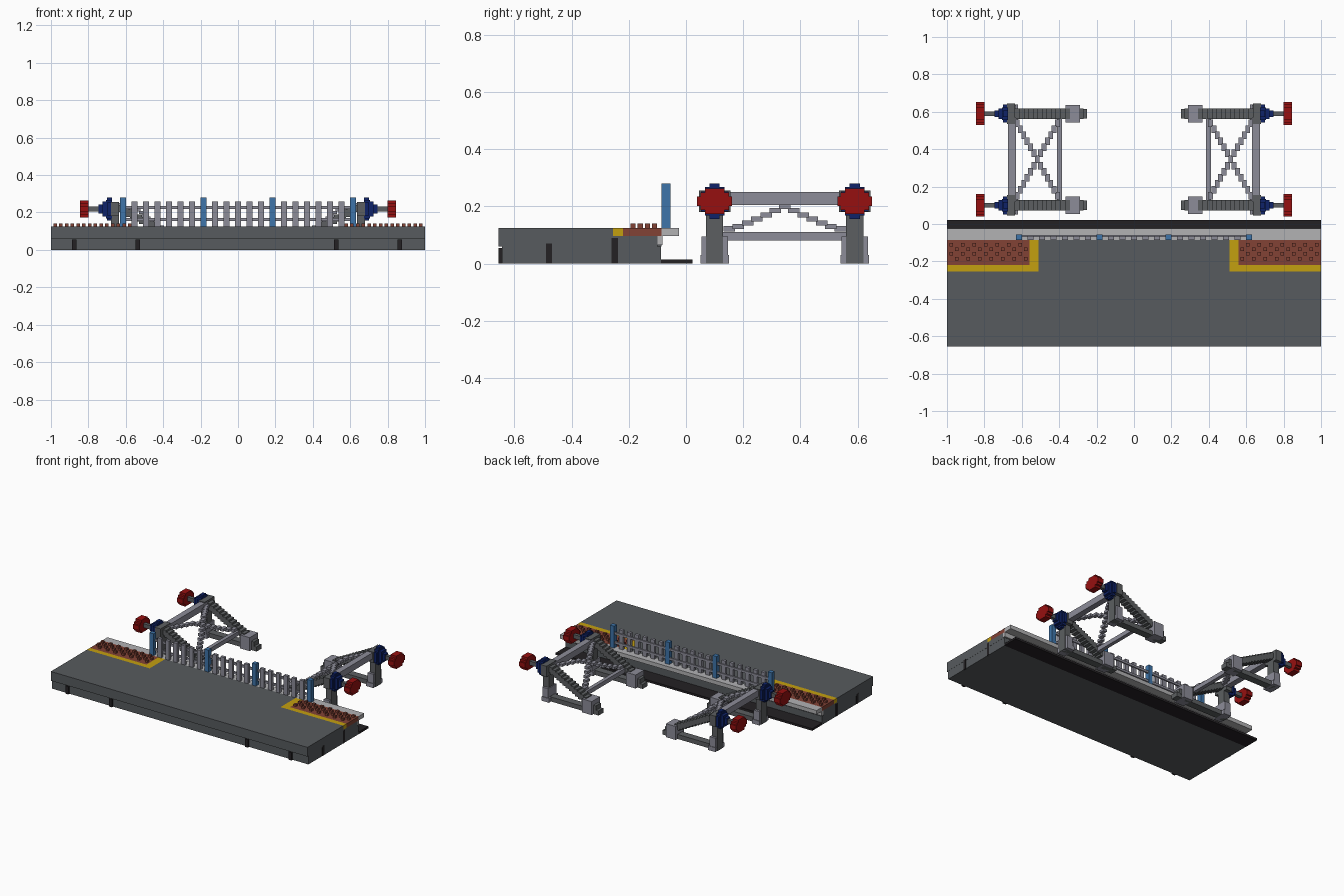
import bpy, bmesh, math
from mathutils import Matrix

cube = bpy.data.objects.get("Cube")
if cube:
    bpy.data.objects.remove(cube, do_unlink=True)


def material(name, rgb):
    lin = [(c / 255 / 12.92) if c < 11 else ((c / 255 + 0.055) / 1.055) ** 2.4 for c in rgb]
    m = bpy.data.materials.new(name)
    m.use_nodes = True
    m.diffuse_color = (*lin, 1)
    m.node_tree.nodes["Principled BSDF"].inputs["Base Color"].default_value = (*lin, 1)
    return m


CONCRETE = material("concrete grey", (87, 91, 94))
PALE = material("pale stone", (178, 178, 180))
BLACK = material("black", (36, 33, 36))
YELLOW = material("yellow", (196, 160, 16))
BRICK = material("brick red", (130, 66, 53))
BLUE = material("post blue", (62, 117, 170))
STEEL = material("light steel", (140, 140, 152))
IRON = material("dark iron", (92, 95, 97))
NAVY = material("navy", (14, 34, 104))
RED = material("buffer red", (150, 16, 16))


def blocks(name, boxes, mat):
    """One object made of boxes given as (x0, x1, y0, y1, z0, z1)."""
    bm = bmesh.new()
    for x0, x1, y0, y1, z0, z1 in boxes:
        mtx = Matrix.Translation(((x0 + x1) / 2, (y0 + y1) / 2, (z0 + z1) / 2))
        mtx = mtx @ Matrix.Diagonal((abs(x1 - x0), y1 - y0, z1 - z0, 1))
        bmesh.ops.create_cube(bm, size=1, matrix=mtx)
    mesh = bpy.data.meshes.new(name)
    bm.to_mesh(mesh)
    bm.free()
    mesh.materials.append(mat)
    ob = bpy.data.objects.new(name, mesh)
    bpy.context.collection.objects.link(ob)
    return ob


def mirrored(boxes):
    return boxes + [(-b[1], -b[0], *b[2:]) for b in boxes]


# Platform: overhanging slab on a slightly recessed base
blocks("platform_slab", [(-1, 1, -0.655, -0.255, 0.06, 0.125),
                         (-0.51, 0.51, -0.255, -0.085, 0.06, 0.125),
                         (-1, 1, -0.255, -0.1, 0.06, 0.097)], CONCRETE)
blocks("platform_base", [(-0.999, 0.999, -0.643, -0.087, 0, 0.06)], CONCRETE)
blocks("edge_strip", [(-1, 1, -0.085, -0.025, 0.097, 0.125),
                      (-1, 1, -0.1, -0.083, 0.065, 0.097)], PALE)
blocks("track_side_strip", [(-1, 1, -0.087, 0.022, 0, 0.015)], BLACK)

# Dark drain slots on the front and the ends
slots = [(x - 0.012, x + 0.012, -0.656, -0.64, 0, 0.055) for x in (-0.875, -0.535, 0.525, 0.865)]
slots += mirrored([(0.99, 1.001, -0.49, -0.468, 0, 0.07), (0.99, 1.001, -0.26, -0.238, 0, 0.09)])
blocks("drain_slots", slots, BLACK)

# Tactile paving with raised studs and a yellow border at both ends
blocks("yellow_border", mirrored([(0.51, 1, -0.255, -0.22, 0.097, 0.125),
                                  (0.51, 0.56, -0.22, -0.085, 0.097, 0.125)]), YELLOW)
blocks("brick_paving", mirrored([(0.56, 1, -0.22, -0.085, 0.097, 0.125)]), BRICK)
studs = []
for i in range(7):
    for j in range(4):
        x = 0.578 + i * 0.0615 + (0.03 if j % 2 else 0)
        y = -0.185 + j * 0.025
        studs.append((x - 0.009, x + 0.009, y - 0.009, y + 0.009, 0.124, 0.14))
blocks("paving_studs", mirrored(studs), BRICK)

# Fence
pickets, posts = [], []
for k in range(21):
    x = (k - 10) * 0.0615
    if k in (0, 7, 13, 20):
        posts.append((x - 0.016, x + 0.016, -0.086, -0.055, 0.125, 0.28))
    else:
        pickets.append((x - 0.015, x + 0.015, -0.085, -0.065, 0.125, 0.26))
blocks("fence_posts", posts, BLUE)
blocks("fence_pickets", pickets, STEEL)
blocks("fence_rails", [(-0.615, 0.615, -0.07, -0.058, z, z + 0.016) for z in (0.155, 0.22)], STEEL)

# Buffer stops: a pair of triangular frames on each side
Y_FRAMES = (0.10, 0.59)
ZC = 0.218
iron, feet, navy, shaft, red = [], [], [], [], []
for y in Y_FRAMES:
    def box(x0, x1, hy, z0, z1):
        return (x0, x1, y - hy, y + hy, z0, z1)
    # upright, head, base beam and stepped strut
    iron += [box(0.635, 0.68, 0.03, 0, 0.2), box(0.635, 0.68, 0.055, 0.18, 0.255),
             box(0.25, 0.64, 0.026, 0, 0.032)]
    n = 15
    for i in range(n):
        x = 0.27 + 0.365 * i / n
        z = 0.025 + 0.19 * i / n
        iron.append(box(x, x + 0.04, 0.028, z, z + 0.038))
    # feet
    feet += [box(0.29, 0.365, 0.046, 0, 0.095), box(0.63, 0.675, 0.046, 0, 0.095),
             box(0.62, 0.677, 0.05, 0, 0.03)]
    # stepped collar
    navy += [box(0.675, 0.70, 0.018, ZC - 0.062, ZC + 0.062),
             box(0.675, 0.70, 0.048, ZC - 0.035, ZC + 0.035),
             box(0.675, 0.705, 0.034, ZC - 0.05, ZC + 0.05),
             box(0.70, 0.725, 0.028, ZC - 0.04, ZC + 0.04),
             box(0.72, 0.745, 0.018, ZC - 0.024, ZC + 0.024)]
    shaft.append(box(0.74, 0.81, 0.012, ZC - 0.014, ZC + 0.014))
    # stepped round pad
    red += [box(0.80, 0.845, 0.061, ZC - 0.016, ZC + 0.016),
            box(0.80, 0.845, 0.05, ZC - 0.03, ZC + 0.03),
            box(0.80, 0.845, 0.034, ZC - 0.045, ZC + 0.045)]
blocks("buffer_frames", mirrored(iron), IRON)
blocks("frame_feet", mirrored(feet), STEEL)
blocks("buffer_collars", mirrored(navy), NAVY)
blocks("buffer_shafts", mirrored(shaft), IRON)
blocks("buffer_pads", mirrored(red), RED)

# Cross beams and stepped X brace between the frames
blocks("cross_beams", mirrored([(0.632, 0.674, 0.12, 0.57, 0.205, 0.25),
                                (0.385, 0.411, 0.12, 0.57, 0.08, 0.11)]), STEEL)
brace = []
steps = 13
for i in range(steps):
    t = (i + 0.5) / steps
    x = 0.40 + 0.235 * t
    z = 0.12 + 0.135 * math.sin(t * math.pi / 2) ** 1.5
    z = min(z, 0.225)
    for y in (0.135 + 0.42 * t, 0.555 - 0.42 * t):
        brace.append((x - 0.013, x + 0.013, y - 0.02, y + 0.02, z - 0.009, z + 0.009))
blocks("cross_brace", mirrored(brace), STEEL)
